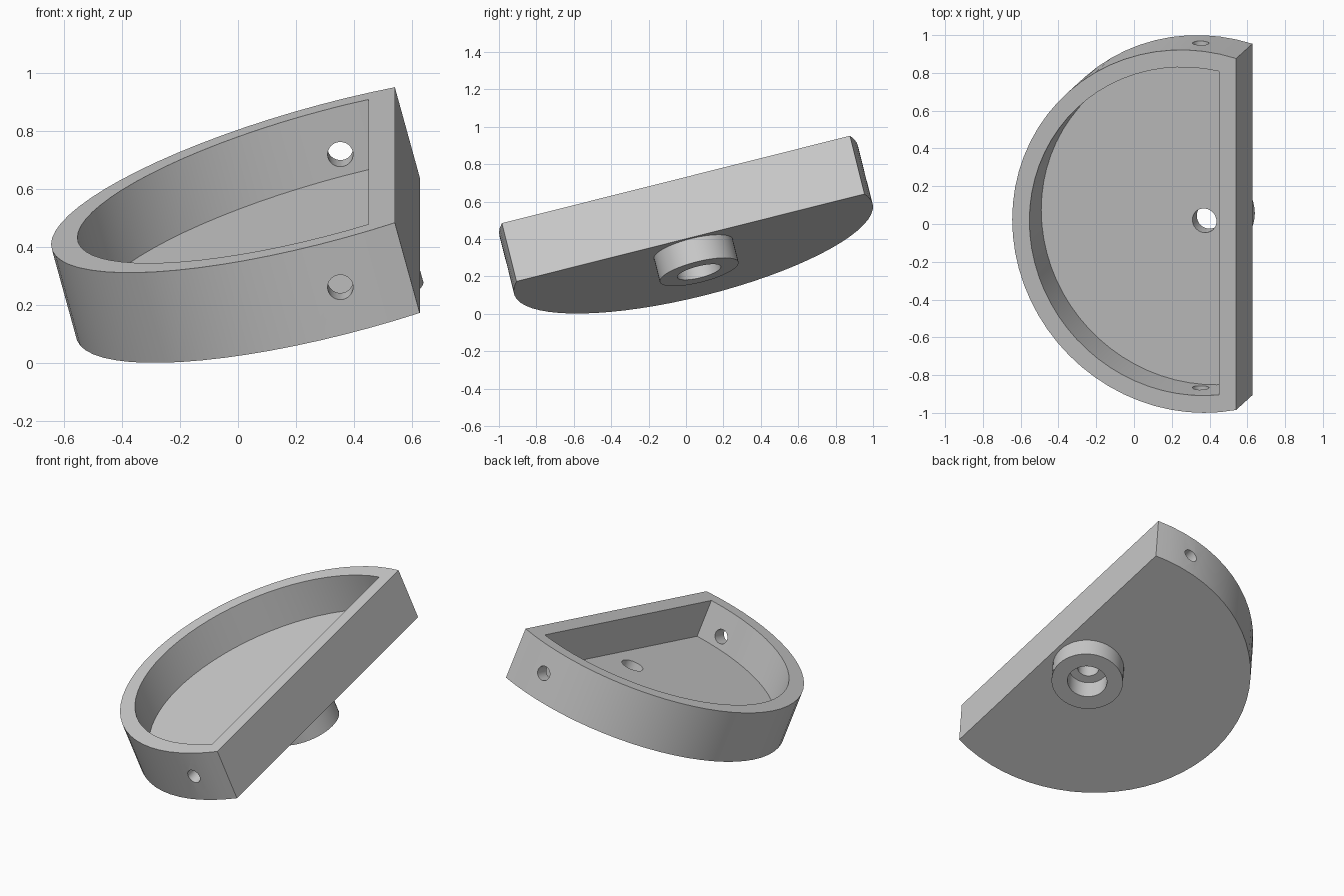
import bpy, bmesh, math
from mathutils import Matrix

if "Cube" in bpy.data.objects:
    bpy.data.objects.remove(bpy.data.objects["Cube"])

# Local frame: origin at the disc centre on the rim plane, z along the disc axis
POSE = (Matrix.Translation((0.31, -0.039, 0.658))
        @ Matrix.Rotation(math.radians(14.1), 4, 'X')
        @ Matrix.Rotation(math.radians(-15), 4, 'Y'))
R, FLAT, HEIGHT = 0.9885, 0.239, 0.332
WALL, DEPTH = 0.094, 0.243


def prism(name, pts, z0, z1, turn=Matrix.Identity(4)):
    """Extrude a closed outline from z0 to z1, then turn it in the local frame."""
    bm = bmesh.new()
    face = bm.faces.new([bm.verts.new((x, y, z0)) for x, y in pts])
    ext = bmesh.ops.extrude_face_region(bm, geom=[face])
    top = [v for v in ext['geom'] if isinstance(v, bmesh.types.BMVert)]
    bmesh.ops.translate(bm, verts=top, vec=(0, 0, z1 - z0))
    bmesh.ops.transform(bm, matrix=turn, verts=bm.verts)
    bmesh.ops.recalc_face_normals(bm, faces=bm.faces)
    mesh = bpy.data.meshes.new(name)
    bm.to_mesh(mesh)
    bm.free()
    obj = bpy.data.objects.new(name, mesh)
    bpy.context.collection.objects.link(obj)
    obj.matrix_world = POSE
    return obj


def d_outline(r, flat, n=40):
    """Circle cut off by a straight chord at x = flat."""
    a = math.acos(flat / r)
    return [(r * math.cos(t), r * math.sin(t))
            for t in (a + (2 * math.pi - 2 * a) * i / n for i in range(n + 1))]


def circle(r, n=48):
    return [(r * math.cos(2 * math.pi * i / n), r * math.sin(2 * math.pi * i / n))
            for i in range(n)]


def combine(obj, helper, operation):
    mod = obj.modifiers.new(helper.name, 'BOOLEAN')
    mod.operation, mod.solver, mod.object = operation, 'EXACT', helper
    helper.hide_render = True
    helper.hide_set(True)


# Tray body
tray = prism("tray", d_outline(R, FLAT), -HEIGHT, 0)

# Round mounting boss underneath
combine(tray, prism("boss", circle(0.217), -HEIGHT - 0.132, -0.29), 'UNION')

# Pocket, stepped bore, and the side holes through both end walls
sideways = Matrix.Translation((0, 0, -HEIGHT / 2)) @ Matrix.Rotation(math.pi / 2, 4, 'X')
cutters = [
    prism("pocket_cutter", d_outline(R - WALL, FLAT - WALL), -DEPTH, 0.2),
    prism("bore_cutter", circle(0.12), -0.7, -HEIGHT),
    prism("drain_cutter", circle(0.066, 32), -0.6, -0.1),
    prism("side_hole_cutter", circle(0.044, 32), -1.3, 1.3, sideways),
]
for cutter in cutters:
    combine(tray, cutter, 'DIFFERENCE')

# Smooth the round walls, keep the rims crisp
bpy.context.view_layer.objects.active = tray
tray.select_set(True)
for mod in list(tray.modifiers):
    bpy.ops.object.modifier_apply(modifier=mod.name)
bpy.ops.object.shade_smooth_by_angle(angle=math.radians(30))
